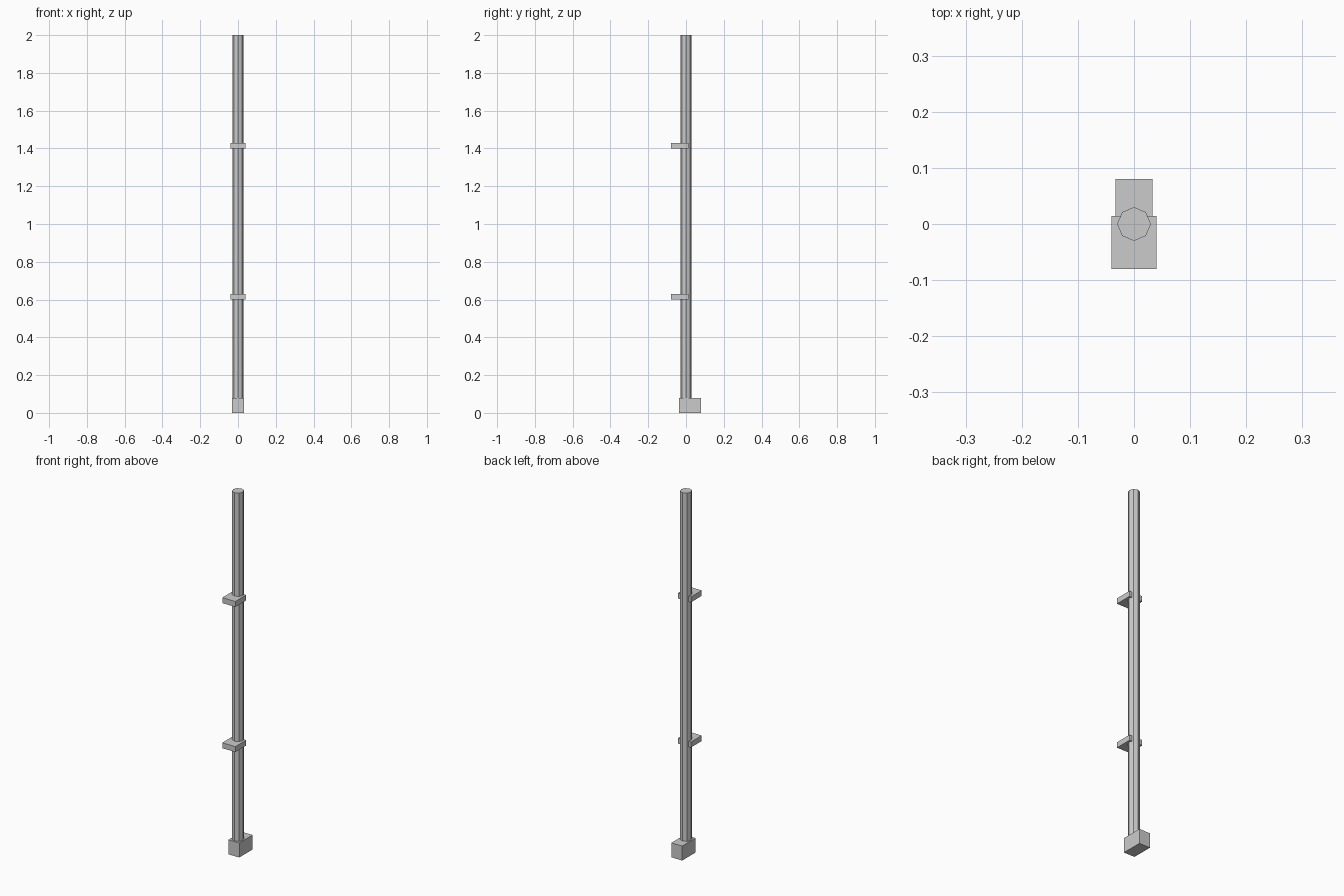
import bpy

if "Cube" in bpy.data.objects:
    bpy.data.objects.remove(bpy.data.objects["Cube"])


def box(name, x, y, z):
    """Box from (min, max) ranges along each axis."""
    ranges = (x, y, z)
    bpy.ops.mesh.primitive_cube_add(size=1, location=[(a + b) / 2 for a, b in ranges])
    ob = bpy.context.object
    ob.name = name
    ob.scale = [b - a for a, b in ranges]
    bpy.ops.object.transform_apply(location=False, rotation=False, scale=True)
    return ob


# Eight-sided pole, seated in the foot block
POLE_BOTTOM, POLE_TOP = 0.04, 2.0
bpy.ops.mesh.primitive_cylinder_add(
    vertices=8, radius=0.03, depth=POLE_TOP - POLE_BOTTOM,
    location=(0, 0, (POLE_BOTTOM + POLE_TOP) / 2))
bpy.context.object.name = "pole"

# Foot block, extending to the back
box("foot_block", (-0.033, 0.033), (-0.036, 0.08), (0, 0.08))

# Two bracket plates, extending to the front
for name, z in (("lower_bracket", 0.60), ("upper_bracket", 1.40)):
    box(name, (-0.04, 0.04), (-0.08, 0.014), (z, z + 0.03))
